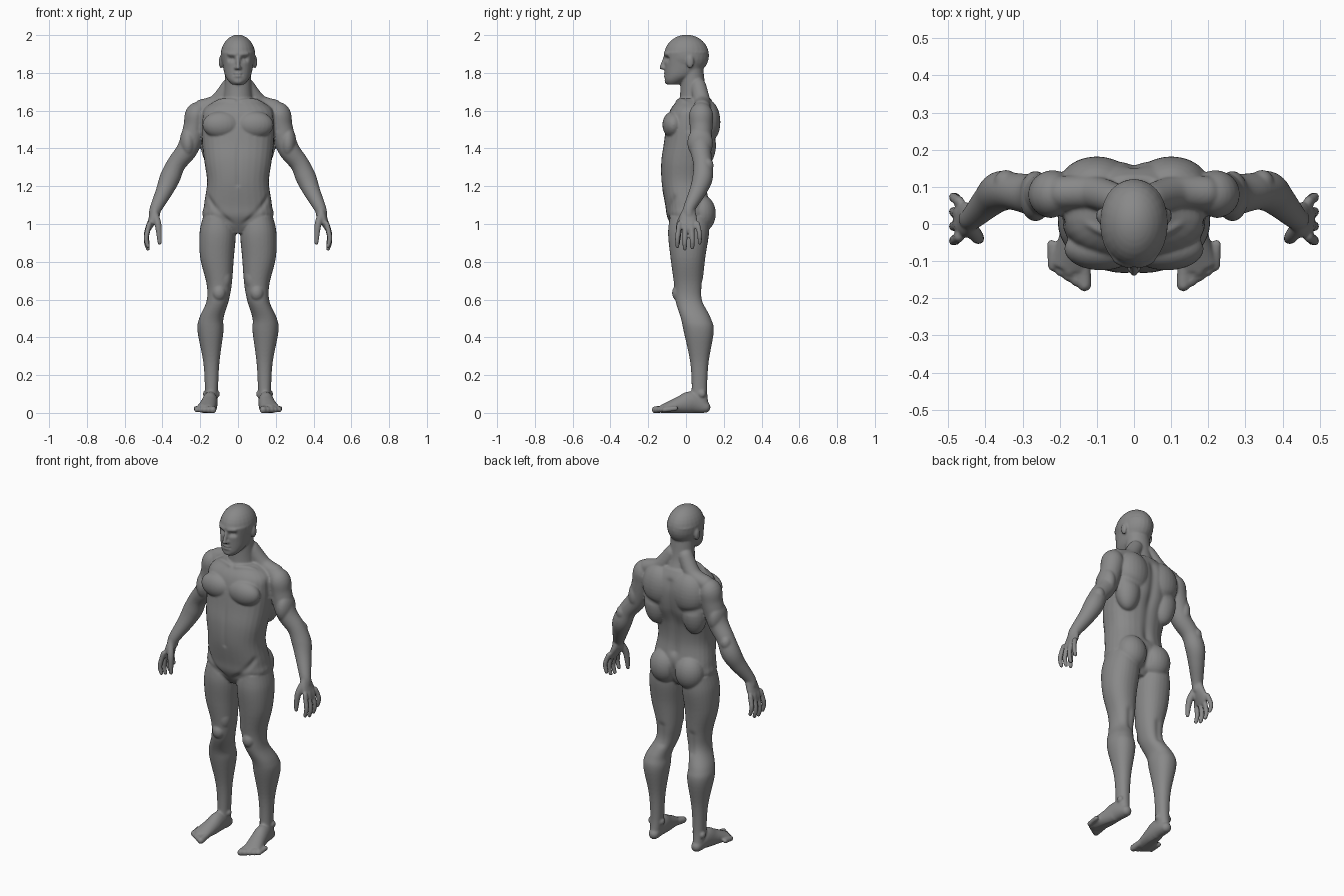
import bpy, bmesh, math
from mathutils import Vector, Matrix

bm = bmesh.new()
SIDES = 28


def spline(rows, n=6):
    """Catmull-Rom interpolation of rows of numbers."""
    out = []
    for i in range(len(rows) - 1):
        a, b, c, d = (rows[max(0, min(len(rows) - 1, i + k))] for k in (-1, 0, 1, 2))
        for s in range(n):
            t = s / n
            out.append([0.5 * (2 * q + (r - p) * t + (2 * p - 5 * q + 4 * r - w) * t * t
                               + (3 * q - p - 3 * r + w) * t ** 3)
                        for p, q, r, w in zip(a, b, c, d)])
    return out + [list(rows[-1])]


def circle(e):
    for i in range(SIDES):
        c, s = math.cos(math.tau * i / SIDES), math.sin(math.tau * i / SIDES)
        yield math.copysign(abs(c) ** (2 / e), c), math.copysign(abs(s) ** (2 / e), s)


def skin(rings):
    """Closed surface through a list of rings."""
    vs = [[bm.verts.new(p) for p in ring] for ring in rings]
    for a, b in zip(vs, vs[1:]):
        for i in range(SIDES):
            j = (i + 1) % SIDES
            bm.faces.new((a[i], a[j], b[j], b[i]))
    bm.faces.new(vs[0][::-1])
    bm.faces.new(vs[-1])


def stack(rows, e=2.2):
    """Horizontal sections: z, y front, y back, x max, x min (mirrored if left out)."""
    rings = []
    for z, f, b, x1, *x0 in spline(rows):
        x0 = x0[0] if x0 else -x1
        rings.append([((x0 + x1 + (x1 - x0) * c) / 2, (f + b + (b - f) * s) / 2, z)
                      for c, s in circle(e)])
    skin(rings)


def blob(c, r):
    m = Matrix.Translation(c) @ Matrix.Diagonal((*r, 1))
    bmesh.ops.create_uvsphere(bm, u_segments=24, v_segments=16, radius=1, matrix=m)


def tube(*rows):
    """Sections square to a path: x, y, z, radius sideways, optional radius in depth."""
    rows = spline(rows)
    pts = [Vector(r[:3]) for r in rows]
    rings = []
    for i, r in enumerate(rows):
        t = (pts[min(i + 1, len(pts) - 1)] - pts[max(i - 1, 0)]).normalized()
        u = (Vector((1, 0, 0)) - t * t.x).normalized()
        v = t.cross(u)
        rings.append([pts[i] + u * r[3] * c + v * r[-1] * s for c, s in circle(2)])
    skin(rings)
    for r in (rows[0], rows[-1]):
        blob(r[:3], [min(r[3:])] * 3)


# Leg
stack([(1.04, -.085, .12, .185, .03), (.95, -.095, .122, .204, .012), (.82, -.082, .102, .2, .022),
       (.68, -.063, .088, .166, .033), (.59, -.055, .09, .167, .05), (.5, -.027, .132, .206, .077),
       (.43, -.012, .147, .214, .077), (.27, .022, .12, .184, .098), (.13, .03, .112, .175, .106),
       (.05, .02, .118, .175, .11)])
blob((.1, -.042, .635), (.036, .032, .042))     # kneecap
blob((.075, -.022, .715), (.04, .04, .07))      # inner thigh muscle above the knee
for x, y in ((.112, .07), (.17, .085)):         # ankle bones
    blob((x, y, .1), (.016, .02, .02))

# Foot and toes
tube((.141, .1, .03, .03, .034), (.147, .03, .055, .04, .058),
     (.155, -.03, .042, .045, .047), (.173, -.12, .022, .052, .024))
for i in range(5):
    x, y, r = .133 + .0215 * i, -.163 + .012 * i, .019 - .0015 * i
    tube((x + .003, y + .06, .024, r), (x, y, .016, r))

# Arm from deltoid to wrist
tube((.185, .08, 1.61, .045), (.215, .08, 1.58, .064), (.23, .08, 1.51, .06),
     (.266, .078, 1.4, .056), (.325, .088, 1.32, .05), (.36, .088, 1.245, .054),
     (.39, .063, 1.175, .045), (.434, .018, 1.085, .032), (.443, .014, 1.05, .03))
blob((.265, .075, 1.43), (.044, .068, .085))    # biceps and triceps
blob((.345, .112, 1.31), (.032, .034, .04))     # elbow

# Hand, fingers and thumb
tube((.437, .016, 1.075, .024, .034), (.45, .012, 1.03, .023, .047), (.474, .014, .975, .015, .05))
for i in range(4):
    y, spread, tip = .032 * i - .035, .039 * i - .045, .868 + .01 * (i - 1.2) ** 2
    tube((.47, y, 1, .014), (.486, spread, tip + .045, .013), (.477, spread, tip, .011))
tube((.44, -.01, 1.05, .02), (.422, -.035, .99, .018), (.415, -.042, .9, .011))

# Torso muscles, one side
blob((.088, -.067, 1.525), (.1, .058, .072))    # chest
blob((.1, .11, 1.54), (.1, .072, .12))          # shoulder blade
blob((.125, .095, 1.43), (.073, .065, .13))     # side of the back
blob((.083, .08, 1.055), (.087, .078, .1))      # buttock
tube((.045, .065, 1.73, .042), (.11, .085, 1.643, .045), (.19, .085, 1.615, .045))  # neck to shoulder

# Ear and nostril
blob((.09, .022, 1.858), (.012, .02, .034))
blob((.011, -.117, 1.826), (.009, .012, .009))

# Mirror everything built so far
for v in bmesh.ops.duplicate(bm, geom=bm.verts[:] + bm.edges[:] + bm.faces[:])["geom"]:
    if isinstance(v, bmesh.types.BMVert):
        v.co.x = -v.co.x

# Torso
stack([(.95, -.05, .07, .045), (1.03, -.097, .12, .178), (1.1, -.11, .125, .18),
       (1.22, -.13, .108, .164), (1.33, -.132, .12, .178), (1.43, -.118, .155, .19),
       (1.54, -.102, .17, .195), (1.61, -.08, .158, .18), (1.665, -.035, .13, .1)], 2.4)
# Neck
stack([(1.61, -.04, .15, .085), (1.71, -.03, .108, .072), (1.83, -.03, .09, .068)], 2)
# Jaw, face and skull
stack([(1.738, -.1, -.04, .032), (1.76, -.111, 0, .053), (1.79, -.112, .055, .07),
       (1.84, -.113, .1, .081), (1.91, -.116, .12, .091)])
blob((0, .003, 1.893), (.092, .119, .109))
# Nose, lips and chin
tube((0, -.112, 1.88, .009), (0, -.13, 1.828, .011))
for z in (1.797, 1.784):
    blob((0, -.105, z), (.025, .014, .008))
blob((0, -.096, 1.757), (.028, .018, .018))

# Fuse the parts into one smooth skin
bmesh.ops.recalc_face_normals(bm, faces=bm.faces)
mesh = bpy.data.meshes.new("body")
bm.to_mesh(mesh)
bm.free()
body = bpy.data.objects.new("body", mesh)
bpy.context.collection.objects.link(body)
rm = body.modifiers.new("fuse", 'REMESH')
rm.mode = 'VOXEL'
rm.voxel_size = .0055
sm = body.modifiers.new("soften", 'SMOOTH')
sm.factor = .5
sm.iterations = 6
fused = bpy.data.meshes.new_from_object(body.evaluated_get(bpy.context.evaluated_depsgraph_get()))
body.modifiers.clear()
body.data = fused

# Mirrored sculpt strokes: start, end, radius, height along the surface normal
strokes = [(Vector(a), Vector(b) - Vector(a), r, h) for a, b, r, h in (
    ((0, .17, 1.6), (0, .115, 1.17), .024, -.012),            # spine
    ((0, .15, 1.12), (0, .11, .98), .014, -.015),             # between the buttocks
    ((0, -.13, 1.56), (0, -.13, 1.21), .013, -.005),          # breastbone to navel
    ((.165, -.07, 1.14), (.03, -.095, .99), .016, -.008),     # groin
    ((.02, -.045, 1.652), (.19, .02, 1.655), .012, .006),     # collar bone
    ((.07, .18, 1.44), (.17, .16, 1.46), .02, -.006),         # below the shoulder blade
    ((.2, 0, 1.62), (.205, .01, 1.5), .014, -.009),           # chest to deltoid
    ((.1, .09, .68), (.1, .09, .58), .022, -.007),            # back of the knee
    ((.03, -.11, 1.874), (.045, -.1, 1.874), .013, -.013),    # eye sockets
    ((.015, -.118, 1.897), (.05, -.1, 1.9), .01, .005),       # brow
    ((0, -.116, 1.79), (.022, -.108, 1.79), .005, -.005),     # mouth
)]
moved = []
for v in fused.vertices:
    side = -1 if v.co.x < 0 else 1
    q = Vector((abs(v.co.x), v.co.y, v.co.z))
    lift = 0
    for a, d, r, h in strokes:
        if min(0, d.z) - 3 * r < q.z - a.z < max(0, d.z) + 3 * r:
            t = max(0, min(1, (q - a).dot(d) / d.length_squared))
            lift += h * math.exp(-(q - a - d * t).length_squared / (r * r))
    moved.append(v.co + v.normal * lift)
for v, p in zip(fused.vertices, moved):
    v.co = (p.x, p.y, max(p.z, 0))              # flat soles

# Colour and smooth shading
grey = bpy.data.materials.new("clay grey")
grey.diffuse_color = (.25, .25, .25, 1)
fused.materials.clear()
fused.materials.append(grey)
for p in fused.polygons:
    p.use_smooth = True
    p.material_index = 0
